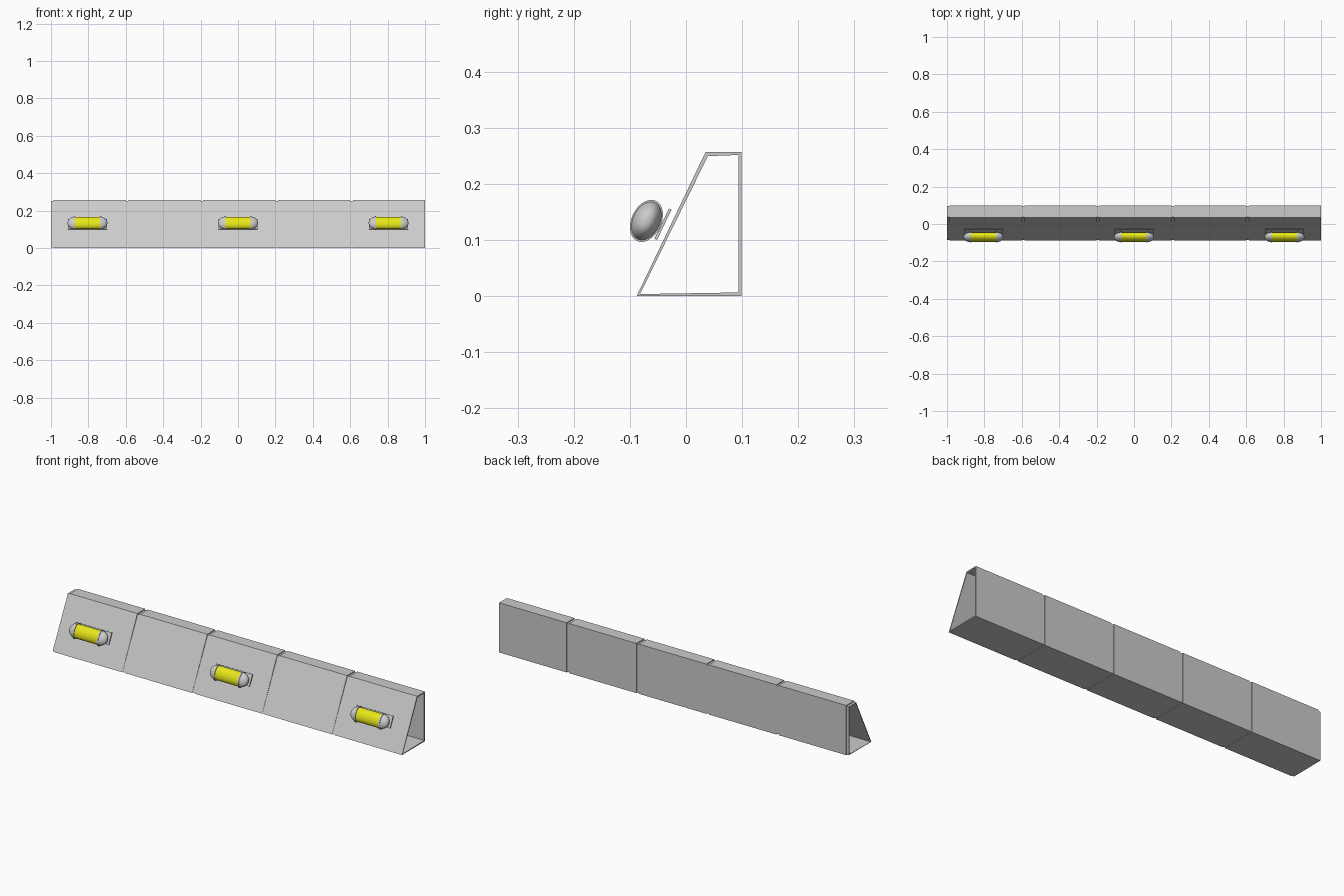
import bpy, bmesh, math
from mathutils import Matrix, Vector

if "Cube" in bpy.data.objects:
    bpy.data.objects.remove(bpy.data.objects["Cube"])

TILT = -math.atan2(0.123, 0.257)
yellow = bpy.data.materials.new("yellow_lens")
yellow.diffuse_color = (0.8, 0.8, 0.01, 1)
yellow.use_nodes = True
yellow.node_tree.nodes["Principled BSDF"].inputs["Base Color"].default_value = yellow.diffuse_color


def make_object(name, bm, mat=None, smooth=False):
    bmesh.ops.recalc_face_normals(bm, faces=bm.faces)
    me = bpy.data.meshes.new(name)
    bm.to_mesh(me)
    bm.free()
    ob = bpy.data.objects.new(name, me)
    bpy.context.collection.objects.link(ob)
    if mat:
        me.materials.append(mat)
    if smooth:
        bpy.ops.object.select_all(action='DESELECT')
        bpy.context.view_layer.objects.active = ob
        ob.select_set(True)
        bpy.ops.object.shade_smooth_by_angle(angle=math.radians(35))
    return ob


def bridge(bm, rings, closed=False):
    pairs = list(zip(rings, rings[1:]))
    if closed:
        pairs.append((rings[-1], rings[0]))
    for a, b in pairs:
        for i in range(len(a)):
            j = (i + 1) % len(a)
            bm.faces.new((a[i], a[j], b[j], b[i]))


# Hollow barrier segments with a recessed tongue at the left end
OUTER = [(-0.088, 0), (0.099, 0), (0.099, 0.257), (0.035, 0.257)]
TONGUE = [(-0.086, 0.002), (0.0965, 0.003), (0.0965, 0.2525), (0.0375, 0.2525)]
INNER = [(-0.082, 0.0036), (0.0935, 0.0065), (0.0935, 0.2515), (0.039, 0.2495)]


def segment(index):
    x0 = -1 + 0.4 * index
    x1, xs = x0 + 0.4, x0 + 0.014
    bm = bmesh.new()
    sections = [(x0, TONGUE), (xs, TONGUE), (xs, OUTER), (x1, OUTER), (x1, INNER), (x0, INNER)]
    rings = [[bm.verts.new((x, y, z)) for y, z in prof] for x, prof in sections]
    bridge(bm, rings, closed=True)
    make_object(f"barrier_segment_{index + 1}", bm)


# Lathe around x with an elliptical section, tilted parallel to the sloped face
def lathe(name, profile, cx, mat=None, n=32):
    rot = Matrix.Rotation(TILT, 4, 'X')
    centre = Vector((cx, -0.0705, 0.134))
    bm = bmesh.new()
    rings = []
    for x, r in profile:
        ring = []
        for k in range(n):
            a = 2 * math.pi * k / n
            p = Vector((x, 0.0266 * r * math.cos(a), 0.0396 * r * math.sin(a)))
            ring.append(bm.verts.new(rot @ p + centre))
        rings.append(ring)
    bridge(bm, rings)
    bm.faces.new(rings[0])
    bm.faces.new(rings[-1])
    make_object(name, bm, mat, smooth=True)


CAP = [(0.066, 1), (0.073, 1), (0.073, 0.91), (0.081, 0.85), (0.089, 0.76),
       (0.096, 0.63), (0.101, 0.5), (0.1045, 0.34), (0.106, 0.15)]


def lamp(cx, tag):
    # Coloured lens and its two domed end caps
    lathe(f"lamp_lens_{tag}", [(-0.067, 0.88), (0.067, 0.88)], cx, yellow)
    for s, side in ((-1, "left"), (1, "right")):
        lathe(f"lamp_cap_{side}_{tag}", [(s * x, r) for x, r in CAP], cx)
    # Mounting plate behind the lamp
    bm = bmesh.new()
    m = (Matrix.Translation((cx, -0.041, 0.128)) @ Matrix.Rotation(TILT, 4, 'X')
         @ Matrix.Diagonal((0.208, 0.005, 0.06, 1)))
    bmesh.ops.create_cube(bm, size=1, matrix=m)
    make_object(f"lamp_plate_{tag}", bm)


for i in range(5):
    segment(i)
for cx, tag in ((-0.805, "left"), (0, "middle"), (0.805, "right")):
    lamp(cx, tag)
